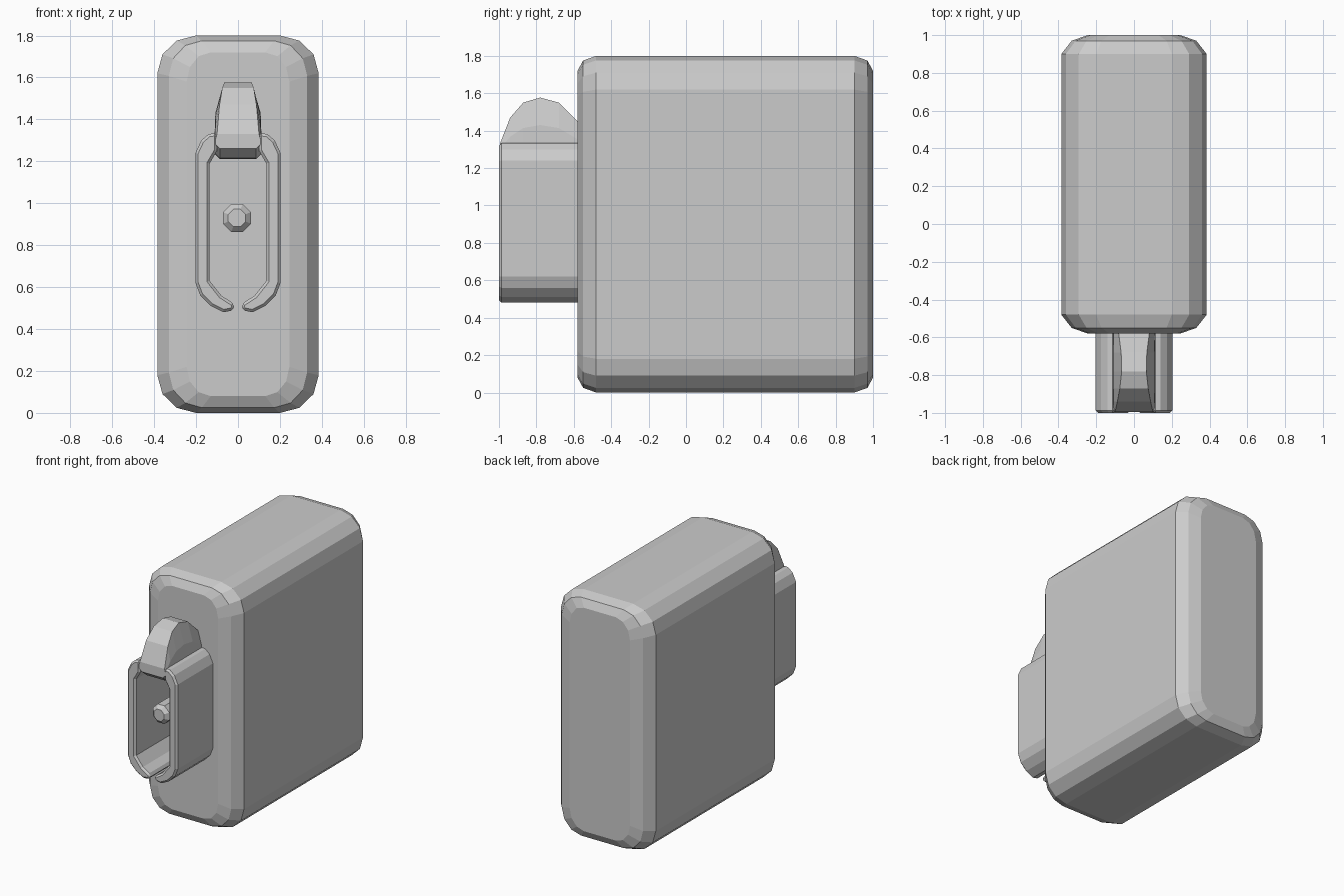
import bpy, bmesh, math

if "Cube" in bpy.data.objects:
    bpy.data.objects.remove(bpy.data.objects["Cube"])


def loft(name, rings):
    """Skin equal-length rings of points and cap both ends."""
    bm = bmesh.new()
    loops = [[bm.verts.new(p) for p in ring] for ring in rings]
    n = len(loops[0])
    for a, b in zip(loops, loops[1:]):
        for i in range(n):
            j = (i + 1) % n
            bm.faces.new((a[i], a[j], b[j], b[i]))
    bm.faces.new(loops[0])
    bm.faces.new(loops[-1])
    bmesh.ops.recalc_face_normals(bm, faces=bm.faces)
    mesh = bpy.data.meshes.new(name)
    bm.to_mesh(mesh)
    bm.free()
    obj = bpy.data.objects.new(name, mesh)
    bpy.context.collection.objects.link(obj)
    return obj


def rounded_ring(y, inset_x, inset_z, segments=3):
    """Rounded rectangle in the xz plane, shrunk by the given insets."""
    hx, hz = 0.385 - inset_x, 0.9 - inset_z
    rx, rz = 0.185 - inset_x * 0.5, 0.18 - inset_z * 0.5
    ring = []
    for corner, (sx, sz) in enumerate([(1, 1), (-1, 1), (-1, -1), (1, -1)]):
        for k in range(segments + 1):
            a = (corner + k / segments) * math.pi / 2
            ring.append((sx * (hx - rx) + rx * math.cos(a), y,
                         0.9 + sz * (hz - rz) + rz * math.sin(a)))
    return ring


# Main body: rounded slab with softened front and back rims
rim = [(0.0, 0.14, 0.08), (0.03, 0.055, 0.025), (0.1, 0.0, 0.0)]
body_rings = [rounded_ring(-0.58 + d, ix, iz) for d, ix, iz in rim]
body_rings += [rounded_ring(1.0 - d, ix, iz) for d, ix, iz in reversed(rim)]
loft("body", body_rings)

# Curved side guards of the socket, mirrored about the centre
profile = [(0.10, 1.335), (0.14, 1.33), (0.175, 1.30), (0.203, 1.24),
           (0.203, 0.62), (0.18, 0.56), (0.13, 0.51), (0.07, 0.48),
           (0.02, 0.49), (0.018, 0.52), (0.08, 0.56), (0.135, 0.63),
           (0.135, 1.19), (0.10, 1.25)]
guard = loft("socket_guards", [[(x, y, z) for x, z in profile] for y in (-1.0, -0.55)])
bevel = guard.modifiers.new("soft_edges", 'BEVEL')
bevel.width = 0.013
bevel.segments = 1
bevel.limit_method = 'ANGLE'
bevel.angle_limit = math.radians(60)
guard.modifiers.new("mirror", 'MIRROR')

# Domed latch above the socket: (y, underside, top, top half width)
stations = [(-0.995, 1.26, 1.33, 0.10), (-0.94, 1.215, 1.47, 0.088),
            (-0.87, 1.21, 1.55, 0.075), (-0.78, 1.21, 1.577, 0.065),
            (-0.68, 1.21, 1.55, 0.068), (-0.55, 1.21, 1.42, 0.085)]
latch_rings = []
for y, low, high, w in stations:
    shoulder = low + (high - low) * 0.6
    half = [(0.085, low), (0.115, low + 0.03), (0.108, shoulder), (w, high)]
    latch_rings.append([(x, y, z) for x, z in half] +
                       [(-x, y, z) for x, z in reversed(half)])
loft("latch", latch_rings)

# Central contact pin with a blunt tip
pin_rings = []
for y, r in [(-0.91, 0.045), (-0.885, 0.072), (-0.55, 0.072)]:
    angles = [(i + 0.5) * math.pi / 4 for i in range(8)]
    pin_rings.append([(-0.005 + r * math.cos(a), y, 0.93 + r * math.sin(a)) for a in angles])
loft("contact_pin", pin_rings)
